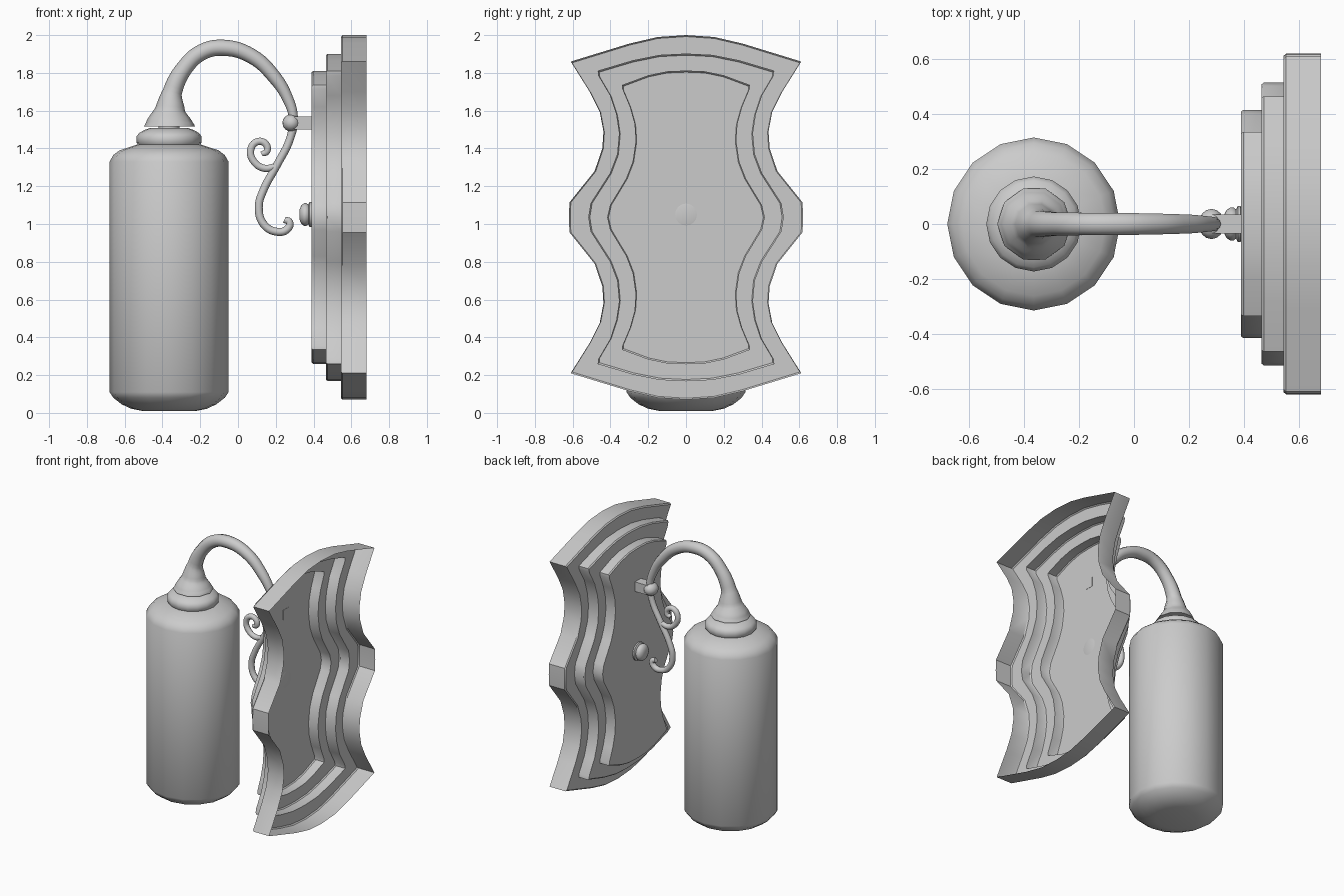
import bpy, bmesh, math
from mathutils import Matrix, Vector

cube = bpy.data.objects.get("Cube")
if cube:
    bpy.data.objects.remove(cube, do_unlink=True)

grey = bpy.data.materials.new("plain grey")
grey.use_nodes = True
COLOUR = (0.6, 0.6, 0.6, 1)
grey.diffuse_color = COLOUR
grey.node_tree.nodes["Principled BSDF"].inputs["Base Color"].default_value = COLOUR


def select_only(ob):
    bpy.ops.object.select_all(action='DESELECT')
    ob.select_set(True)
    bpy.context.view_layer.objects.active = ob


def finish(name, bm, angle=40):
    bmesh.ops.recalc_face_normals(bm, faces=bm.faces)
    me = bpy.data.meshes.new(name)
    bm.to_mesh(me)
    bm.free()
    me.materials.append(grey)
    ob = bpy.data.objects.new(name, me)
    bpy.context.collection.objects.link(ob)
    select_only(ob)
    bpy.ops.object.shade_smooth_by_angle(angle=math.radians(angle))
    return ob


def loft(name, loops, cap_start=True, cap_end=True, angle=40):
    """Skin a list of closed loops that share one point count."""
    bm = bmesh.new()
    rings = [[bm.verts.new(p) for p in loop] for loop in loops]
    for a, b in zip(rings, rings[1:]):
        for i in range(len(a)):
            j = (i + 1) % len(a)
            bm.faces.new((a[i], a[j], b[j], b[i]))
    if cap_start:
        bm.faces.new(rings[0])
    if cap_end:
        bm.faces.new(rings[-1])
    return finish(name, bm, angle)


def lathe(name, profile, matrix, sides=16, angle=40):
    """Turn (radius, height) pairs around the local z axis."""
    turns = [math.tau * i / sides for i in range(sides)]
    loops = [[matrix @ Vector((r * math.cos(t), r * math.sin(t), h)) for t in turns]
             for r, h in profile]
    return loft(name, loops, angle=angle)


def tube(name, path, resolution=6):
    """Sweep a round section along (x, z, radius) points in the y = 0 plane."""
    cu = bpy.data.curves.new(name, 'CURVE')
    cu.dimensions = '3D'
    cu.bevel_depth = 1
    cu.bevel_resolution = 3
    cu.resolution_u = resolution
    cu.use_fill_caps = True
    sp = cu.splines.new('BEZIER')
    sp.bezier_points.add(len(path) - 1)
    for p, (x, z, r) in zip(sp.bezier_points, path):
        p.co = (x, 0, z)
        p.radius = r
        p.handle_left_type = p.handle_right_type = 'AUTO'
    cu.materials.append(grey)
    ob = bpy.data.objects.new(name, cu)
    bpy.context.collection.objects.link(ob)
    select_only(ob)
    bpy.ops.object.convert(target='MESH')
    bpy.ops.object.shade_smooth_by_angle(angle=math.radians(40))


# Stepped wall plate: a thin shell, open at the back
MID = 1.035
OUTER = [(0, 2), (.15, 1.99), (.3, 1.955), (.61, 1.86), (.603, 1.848), (.51, 1.7),
         (.457, 1.595), (.437, 1.49), (.443, 1.4), (.484, 1.28), (.617, 1.114)]
MIDDLE = [(0, 1.9), (.14, 1.893), (.28, 1.865), (.465, 1.81), (.462, 1.785), (.4, 1.68),
          (.367, 1.58), (.352, 1.48), (.362, 1.37), (.4, 1.27), (.503, 1.11)]
INNER = [(0, 1.81), (.1, 1.806), (.2, 1.785), (.335, 1.735), (.335, 1.715), (.295, 1.62),
         (.27, 1.53), (.264, 1.44), (.28, 1.33), (.315, 1.24), (.4, 1.1)]


def outline(quarter, bulge, x, shrink=0.0):
    half = quarter + [(bulge, MID)] + [(y, 2 * MID - z) for y, z in reversed(quarter)]
    full = half + [(-y, z) for y, z in half[-2:0:-1]]
    return [(x, y * (1 - shrink * 1.5), MID + (z - MID) * (1 - shrink)) for y, z in full]


loops = []
for quarter, bulge, back, front in ((OUTER, .62, .68, .545), (MIDDLE, .515, .545, .465),
                                    (INNER, .415, .465, .39)):
    loops += [outline(quarter, bulge, back), outline(quarter, bulge, front + .008),
              outline(quarter, bulge, front, .008)]
loft("wall_plate", loops, cap_start=False, angle=35)

# Cylindrical shade with rounded shoulders
axis = Matrix.Translation((-.365, 0, 0))
lathe("shade", [(.14, .01), (.2, .022), (.25, .045), (.295, .08), (.315, .11), (.315, 1.33),
                (.295, 1.365), (.262, 1.39), (.165, 1.422)], axis)
lathe("shade_collar", [(.16, 1.415), (.172, 1.43), (.173, 1.463), (.158, 1.482),
                       (.13, 1.498), (.1, 1.508)], axis)
lathe("shade_neck", [(.055, 1.49), (.055, 1.54)], axis)

# Arm: flared bell, hoop over the top, then the tapering S tail
tube("arm", [(-.363, 1.517, .135), (-.363, 1.55, .118), (-.36, 1.605, .08), (-.347, 1.7, .051),
             (-.28, 1.83, .044), (-.19, 1.91, .043), (-.08, 1.933, .043), (.07, 1.89, .04),
             (.195, 1.775, .036), (.265, 1.66, .029), (.293, 1.56, .024), (.275, 1.45, .021),
             (.205, 1.31, .021), (.135, 1.18, .021), (.11, 1.09, .021), (.135, 1.0, .021),
             (.2, .96, .021), (.26, .972, .021), (.272, 1.01, .02), (.245, 1.022, .016)])

# Side curl branching off the tail
tube("side_curl", [(.2, 1.305, .018), (.14, 1.295, .02), (.085, 1.33, .02), (.067, 1.39, .02),
                   (.1, 1.435, .02), (.145, 1.425, .02), (.153, 1.385, .019), (.125, 1.37, .014)])

# Bracket that joins the arm to the plate
bm = bmesh.new()
bmesh.ops.create_cube(bm, size=1, matrix=Matrix.Translation((.335, 0, 1.535))
                      @ Matrix.Diagonal((.114, .07, .07, 1)))
finish("bracket_stub", bm)
bm = bmesh.new()
bmesh.ops.create_uvsphere(bm, u_segments=16, v_segments=8, radius=1,
                          matrix=Matrix.Translation((.282, 0, 1.535))
                          @ Matrix.Diagonal((.047, .055, .046, 1)))
finish("bracket_clamp", bm)

# Round fixing knob on the plate
facing = Matrix.Translation((.392, 0, 1.05)) @ Matrix.Rotation(-math.pi / 2, 4, 'Y')
lathe("fixing_knob", [(.05, 0), (.066, .004), (.066, .014), (.053, .02), (.06, .03),
                      (.06, .042), (.05, .056), (.028, .066)], facing)
